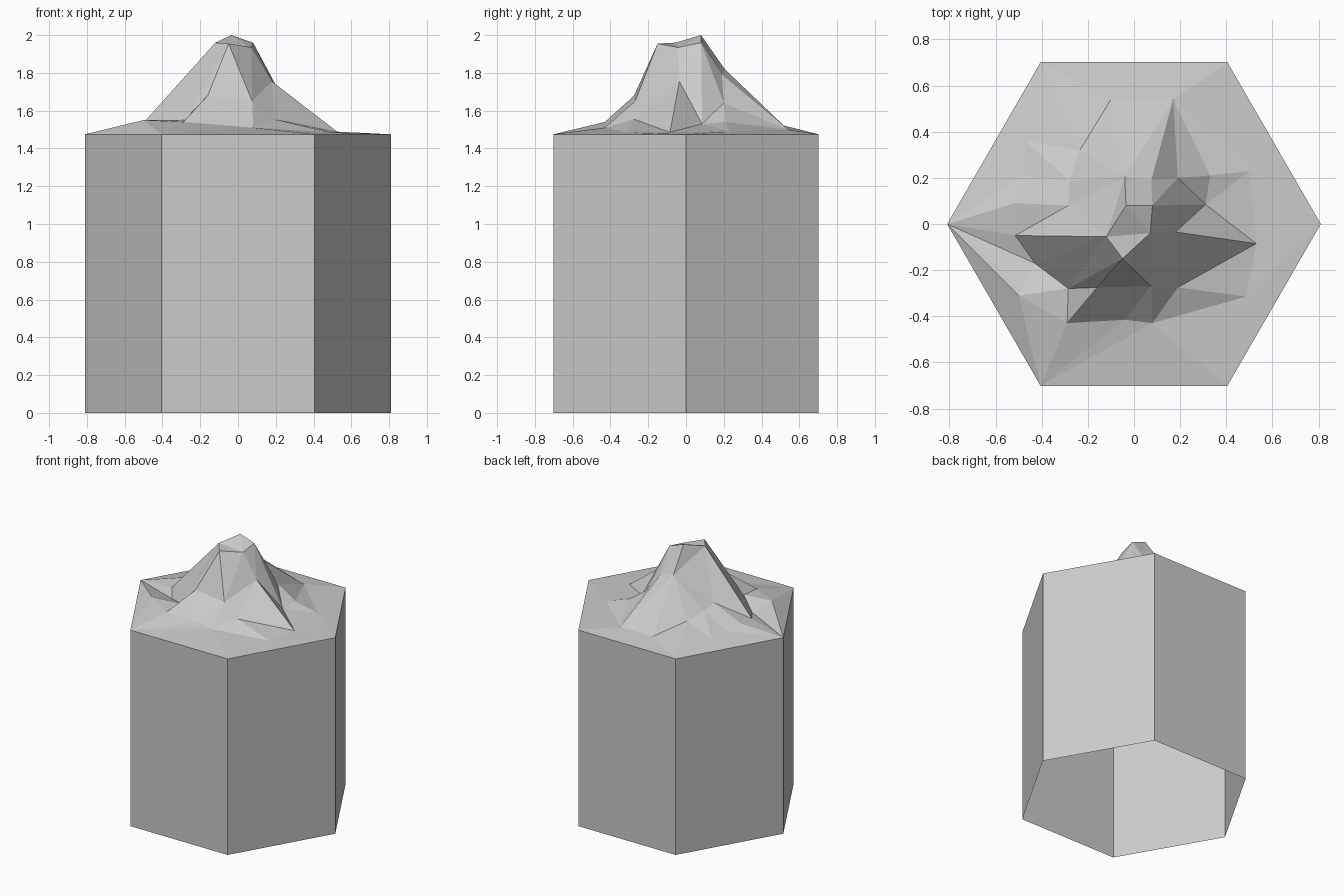
import bpy
from math import cos, sin, pi
from mathutils import Vector
from mathutils.geometry import delaunay_2d_cdt

default_cube = bpy.data.objects.get("Cube")
if default_cube:
    bpy.data.objects.remove(default_cube)

RADIUS = 0.81
COLUMN_HEIGHT = 1.475

stone = bpy.data.materials.new("light_grey_stone")
stone.use_nodes = True
stone.diffuse_color = (0.6, 0.6, 0.6, 1)
stone.node_tree.nodes["Principled BSDF"].inputs["Base Color"].default_value = stone.diffuse_color


def make_object(name, verts, faces):
    """Create a flat shaded mesh object in the stone colour."""
    mesh = bpy.data.meshes.new(name)
    mesh.from_pydata(verts, [], faces)
    mesh.materials.append(stone)
    mesh.update()
    part = bpy.data.objects.new(name, mesh)
    bpy.context.collection.objects.link(part)
    return part


def hexagon(z):
    return [(RADIUS * cos(i * pi / 3), RADIUS * sin(i * pi / 3), z) for i in range(6)]


# Hexagonal column: a tube of six walls, open underneath
walls = [(i, (i + 1) % 6, (i + 1) % 6 + 6, i + 6) for i in range(6)]
make_object("hexagonal_column", hexagon(0) + hexagon(COLUMN_HEIGHT), walls)

# Mountain landmarks, grouped by the part of the mountain they belong to
summit = {
    "peak": (-.035, .08, 2), "peak_east": (.08, .08, 1.96),
    "peak_southeast": (.07, -.04, 1.935), "peak_south": (-.05, -.15, 1.955),
    "peak_west": (-.12, -.055, 1.96),
}
shoulders = {
    "north_shoulder": (-.04, .205, 1.82), "north_rib": (.075, .19, 1.79),
    "northeast_shoulder": (.19, .2, 1.64), "east_shoulder": (.18, -.035, 1.755),
    "south_shoulder": (.075, -.27, 1.65), "southwest_shoulder": (-.16, -.275, 1.68),
    "west_shoulder": (-.285, .08, 1.63), "northwest_shoulder": (-.28, .185, 1.605),
}
foothills = {
    "north_foot": (.17, .54, 1.5), "north_foot_west": (-.1, .54, 1.5),
    "northwest_slope": (-.235, .32, 1.57), "northeast_foot": (.33, .21, 1.54),
    "east_hollow": (.31, .085, 1.53), "east_foot": (.53, -.085, 1.485),
    "southeast_foot": (.19, -.275, 1.555), "south_foot": (.08, -.43, 1.51),
    "south_foot_middle": (-.04, -.415, 1.52), "south_foot_west": (-.29, -.43, 1.54),
    "southwest_gully": (-.285, -.28, 1.55), "west_gully": (-.43, -.17, 1.5),
    "west_foot": (-.515, -.05, 1.52),
}
plain = {
    "southwest_knoll": (-.5, -.31, 1.55), "west_knoll": (-.515, .09, 1.54),
    "northwest_knoll": (-.48, .21, 1.52), "northwest_plain": (-.47, .36, 1.505),
    "northeast_plain": (.5, .23, 1.49), "southeast_plain": (.485, -.315, 1.485),
}
corners = {f"corner_{i}": p for i, p in enumerate(hexagon(COLUMN_HEIGHT))}
landmarks = {**summit, **shoulders, **foothills, **plain, **corners}

# Ridges and valleys that the terrain facets must follow
ridges = [
    list(summit) + ["peak"],
    list(corners) + ["corner_0"],
    ["peak_east", "north_rib", "north_foot", "northeast_foot", "northeast_shoulder", "peak_east"],
    ["north_rib", "northeast_shoulder", "north_foot"],
    ["peak", "north_shoulder", "north_rib"],
    ["peak_east", "east_hollow", "northeast_foot"],
    ["northeast_shoulder", "east_hollow", "east_foot"],
    ["peak_southeast", "east_shoulder", "east_foot", "southeast_foot", "south_foot"],
    ["east_shoulder", "east_hollow"],
    ["east_shoulder", "southeast_foot", "south_shoulder", "south_foot"],
    ["peak_southeast", "south_shoulder", "peak_south", "southwest_shoulder"],
    ["south_foot", "south_foot_middle", "south_foot_west", "southwest_gully",
     "southwest_shoulder", "south_shoulder"],
    ["peak_south", "southwest_gully", "west_gully", "west_foot", "peak_west"],
    ["peak_west", "north_shoulder", "west_shoulder", "west_foot"],
    ["peak_west", "west_shoulder", "west_knoll"],
    ["north_shoulder", "northwest_shoulder", "northwest_slope", "north_foot_west", "north_foot"],
    ["west_shoulder", "northwest_shoulder", "northwest_knoll"],
    ["north_shoulder", "north_foot_west"],
    ["north_shoulder", "north_foot"],
    ["southwest_gully", "southwest_knoll", "west_gully"],
    ["corner_3", "southwest_knoll", "corner_4"],
    ["corner_3", "west_foot"],
    ["corner_3", "west_knoll"],
    ["corner_3", "west_gully"],
]

# Mountain terrain: triangulate the landmarks in plan, then lift each to its height
names = list(landmarks)
plan = [Vector(landmarks[n][:2]) for n in names]
edges = [(names.index(a), names.index(b)) for chain in ridges for a, b in zip(chain, chain[1:])]
flat, _, faces, origins, _, _ = delaunay_2d_cdt(plan, edges, [], 0, 1e-5)


def height(point, sources):
    """Landmark height, or the mean of its neighbours where two ridges cross."""
    if sources:
        return landmarks[names[sources[0]]][2]
    near = sorted(landmarks.values(), key=lambda p: (Vector(p[:2]) - point).length)[:2]
    return sum(p[2] for p in near) / 2


terrain = [(p.x, p.y, height(p, src)) for p, src in zip(flat, origins)]
make_object("mountain_terrain", terrain, faces)
